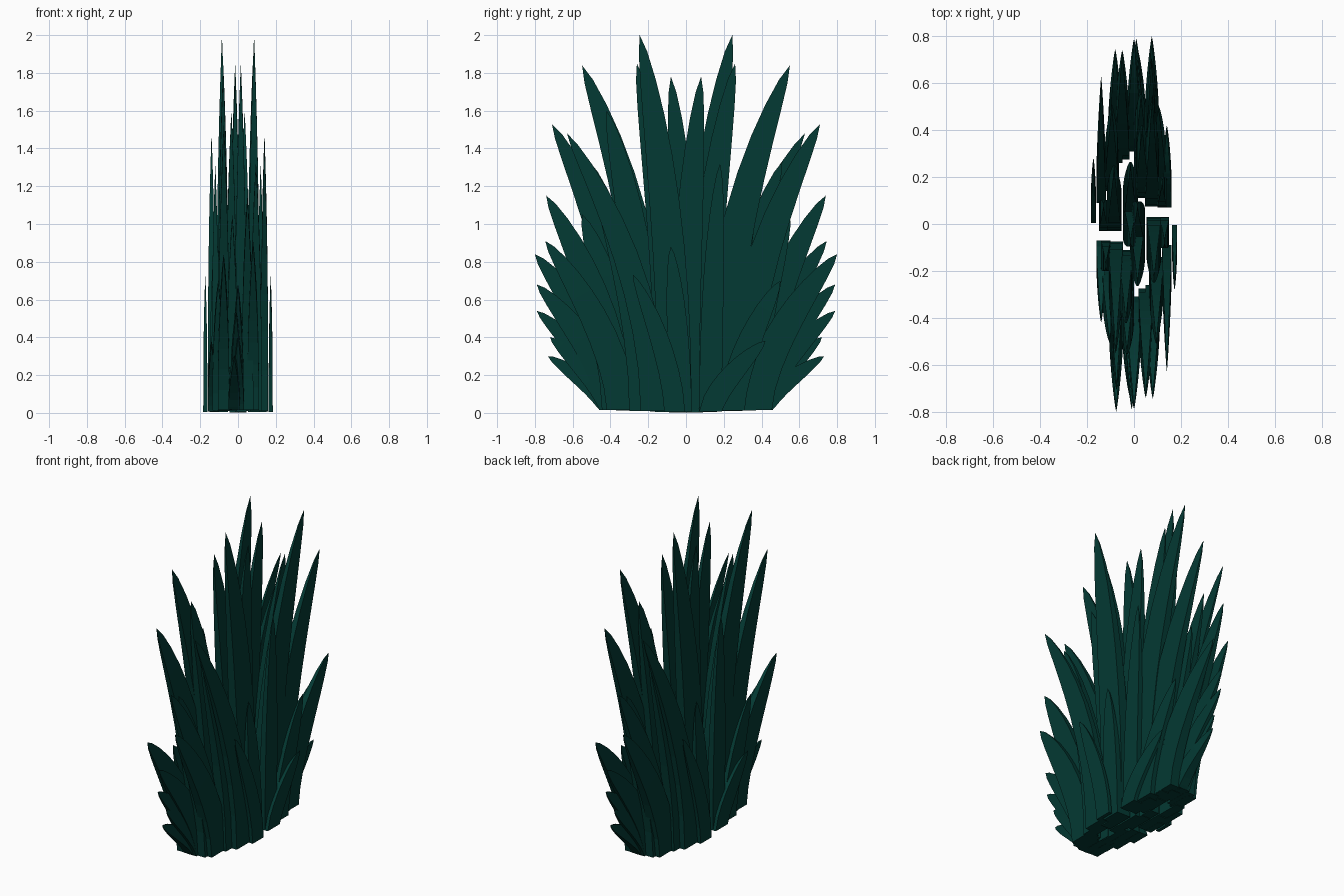
import bpy, bmesh, math
from mathutils import Vector

if "Cube" in bpy.data.objects:
    bpy.data.objects.remove(bpy.data.objects["Cube"])

# One flat colour for the whole plant
leaf = bpy.data.materials.new("dark teal leaf")
leaf.diffuse_color = (0.001, 0.041, 0.033, 1.0)
leaf.use_nodes = True
leaf.node_tree.nodes["Principled BSDF"].inputs["Base Color"].default_value = leaf.diffuse_color

SEGMENTS = 9

# Blades leaning towards +y: x, base centre y, base width, tip y, tip z
BLADES = [
    # tall centre blades
    (-0.085, 0.06, 0.18, 0.245, 2.00),
    (-0.015, 0.08, 0.17, 0.260, 1.85),
    (0.015, -0.01, 0.16, 0.080, 1.78),
    (0.078, 0.17, 0.19, 0.55, 1.84),
    # middle blades
    (0.035, 0.20, 0.18, 0.42, 1.60),
    (-0.140, 0.165, 0.15, 0.63, 1.48),
    (0.075, 0.28, 0.18, 0.71, 1.53),
    (0.120, 0.13, 0.12, 0.18, 1.32),
    (-0.095, 0.22, 0.16, 0.51, 1.33),
    (-0.050, 0.36, 0.17, 0.74, 1.15),
    (0.030, 0.32, 0.18, 0.55, 1.05),
    # low outer blades
    (-0.080, 0.34, 0.16, 0.745, 0.91),
    (0.076, 0.37, 0.17, 0.80, 0.84),
    (0.000, 0.385, 0.15, 0.79, 0.68),
    (0.010, 0.39, 0.13, 0.79, 0.54),
    (0.000, 0.40, 0.12, 0.72, 0.40),
    (0.020, 0.41, 0.10, 0.73, 0.30),
    # short blades on the broad faces
    (-0.130, 0.03, 0.12, 0.08, 0.88),
    (-0.173, 0.06, 0.11, 0.28, 0.73),
    (0.140, 0.13, 0.12, 0.42, 0.38),
    (0.105, 0.24, 0.14, 0.50, 0.70),
]


def blade_mesh(name, x, yb, width, ty, tz):
    """Box-section blade arching outwards and tapering to a point."""
    bend = 1.3 + 0.4 * tz
    z0 = 0.003 + 0.035 * abs(yb)
    thick = 0.022 if abs(x) > 0.16 else 0.04 if abs(x) > 0.11 else 0.062
    bm = bmesh.new()
    rings = []
    for i in range(SEGMENTS):
        t = 1 - (1 - i / SEGMENTS) ** 1.4
        centre = Vector((x, yb + (ty - yb) * t ** bend, z0 + (tz - z0) * t))
        slope = (ty - yb) * bend * t ** (bend - 1)
        side = Vector((0, tz - z0, -slope)).normalized()
        side *= width / 2 * (1 - t ** 3) ** 0.68
        out = Vector((thick / 2 * (1 - t ** 2.5), 0, 0))
        rings.append([bm.verts.new(centre + a * out + b * side)
                      for a, b in ((-1, -1), (1, -1), (1, 1), (-1, 1))])
    tip = bm.verts.new((x, ty, tz))
    bm.faces.new(rings[0])
    for lo, hi in zip(rings, rings[1:]):
        for k in range(4):
            n = (k + 1) % 4
            bm.faces.new((lo[k], lo[n], hi[n], hi[k]))
    for k in range(4):
        bm.faces.new((rings[-1][k], rings[-1][(k + 1) % 4], tip))
    bmesh.ops.recalc_face_normals(bm, faces=bm.faces[:])
    mesh = bpy.data.meshes.new(name)
    bm.to_mesh(mesh)
    bm.free()
    mesh.materials.append(leaf)
    return mesh


# Each blade and its half-turn twin
for i, spec in enumerate(BLADES, 1):
    mesh = blade_mesh(f"grass_blade_{i:02d}", *spec)
    for side, angle in (("right", 0), ("left", math.pi)):
        blade = bpy.data.objects.new(f"grass_blade_{side}_{i:02d}", mesh)
        blade.rotation_euler.z = angle
        bpy.context.collection.objects.link(blade)
